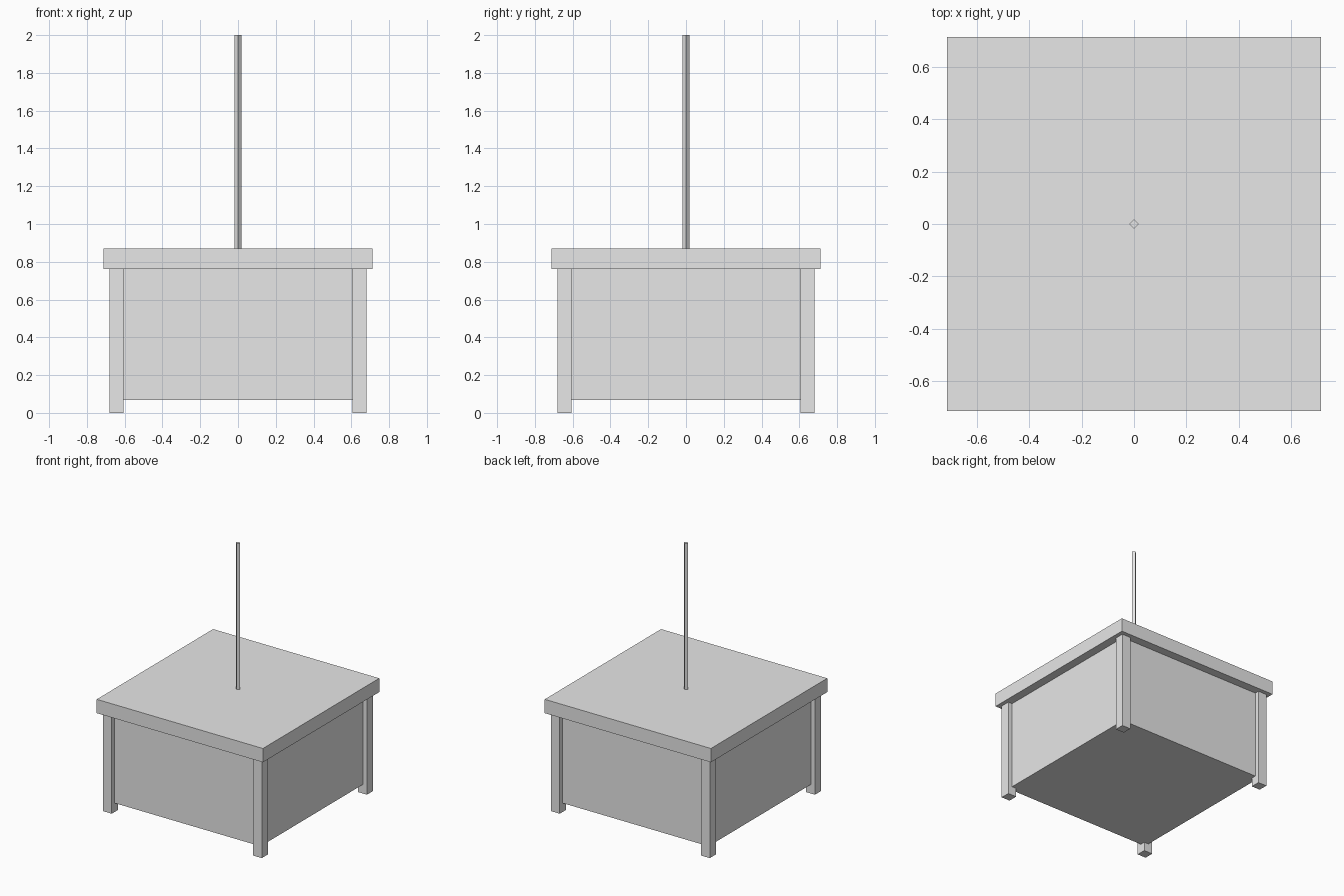
import bpy
import math

if "Cube" in bpy.data.objects:
    bpy.data.objects.remove(bpy.data.objects["Cube"])

grey = bpy.data.materials.new("light_grey")
grey.diffuse_color = (0.8, 0.8, 0.8, 1)
grey.use_nodes = True
grey.node_tree.nodes["Principled BSDF"].inputs["Base Color"].default_value = grey.diffuse_color


def box(name, x0, x1, y0, y1, z0, z1):
    """Axis-aligned box between the given limits."""
    bpy.ops.mesh.primitive_cube_add(
        size=1, location=((x0 + x1) / 2, (y0 + y1) / 2, (z0 + z1) / 2))
    ob = bpy.context.object
    ob.name = name
    ob.scale = (x1 - x0, y1 - y0, z1 - z0)
    bpy.ops.object.transform_apply(location=False, rotation=False, scale=True)
    ob.data.materials.append(grey)
    return ob


TOP_HALF, TOP_LOW, TOP_HIGH = 0.712, 0.763, 0.87
BODY_HALF, BODY_LOW = 0.645, 0.069
LEG_MID, LEG_HALF = 0.643, 0.037

# Overhanging slab and closed body
box("top_slab", -TOP_HALF, TOP_HALF, -TOP_HALF, TOP_HALF, TOP_LOW, TOP_HIGH)
box("body", -BODY_HALF, BODY_HALF, -BODY_HALF, BODY_HALF, BODY_LOW, TOP_LOW)

# Four corner legs, standing proud of the body
for sx, side in ((-1, "left"), (1, "right")):
    for sy, end in ((-1, "front"), (1, "back")):
        x, y = sx * LEG_MID, sy * LEG_MID
        box(f"{end}_{side}_leg", x - LEG_HALF, x + LEG_HALF,
            y - LEG_HALF, y + LEG_HALF, 0, TOP_LOW)

# Thin four-sided pole, corners pointing along the axes
bpy.ops.mesh.primitive_cylinder_add(
    vertices=4, radius=0.018, depth=2 - TOP_HIGH,
    location=(0, 0, (2 + TOP_HIGH) / 2))
pole = bpy.context.object
pole.name = "pole"
pole.data.materials.append(grey)
